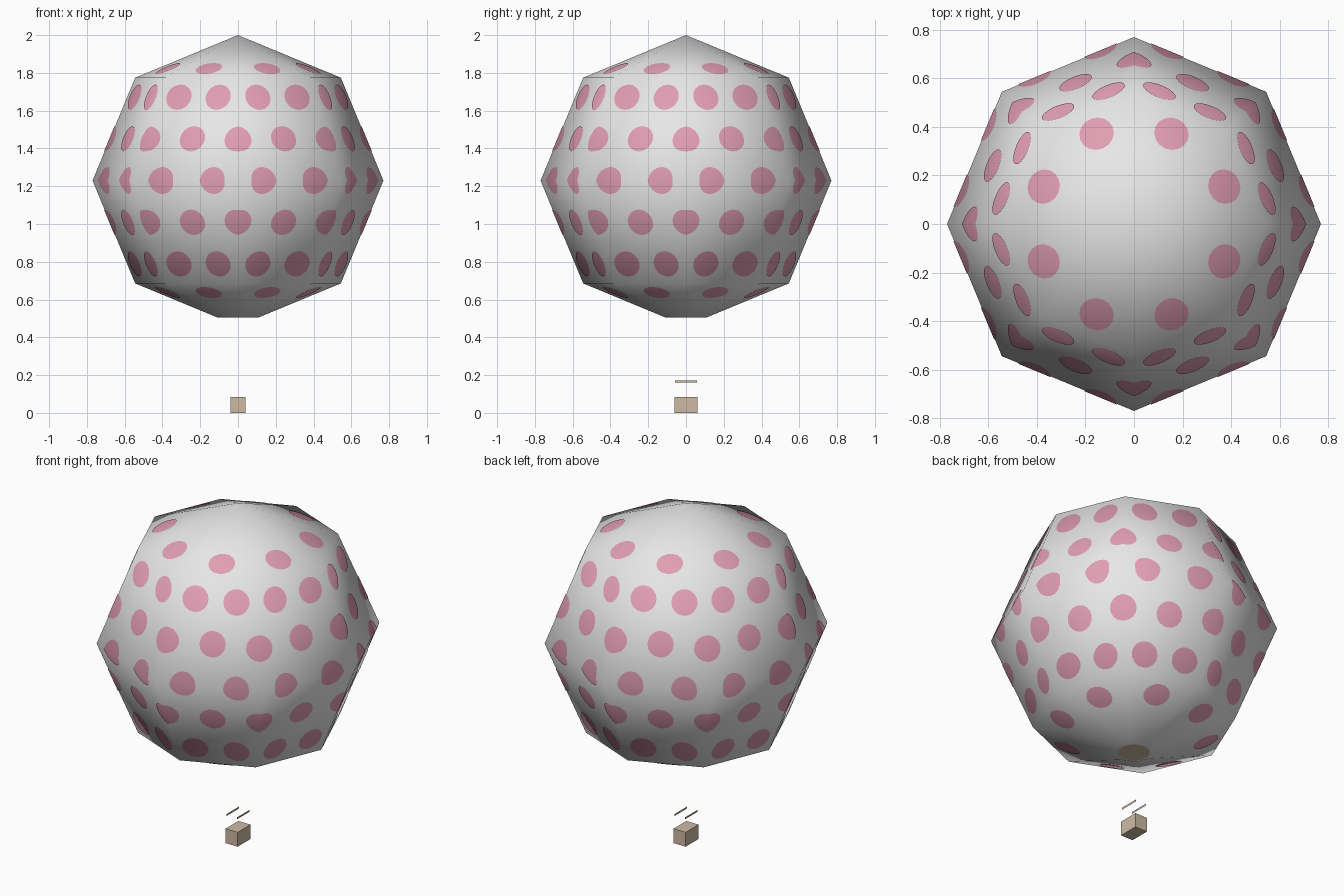
import bpy, bmesh
from math import sin, cos, pi, radians
from mathutils import Vector
from mathutils.bvhtree import BVHTree

cube = bpy.data.objects.get("Cube")
if cube:
    bpy.data.objects.remove(cube)

RADIUS, CENTRE, SIDES = 0.77, 1.23, 8
STEP = 2 * pi / SIDES
MID = Vector((0, 0, CENTRE))


def material(name, rgb):
    mat = bpy.data.materials.new(name)
    mat.use_nodes = True
    mat.diffuse_color = (*rgb, 1)
    bsdf = mat.node_tree.nodes["Principled BSDF"]
    bsdf.inputs["Base Color"].default_value = (*rgb, 1)
    bsdf.inputs["Roughness"].default_value = 0.8
    return mat


def finish(bm, name, mat, smooth=False):
    mesh = bpy.data.meshes.new(name)
    bm.to_mesh(mesh)
    bm.free()
    mesh.materials.append(mat)
    mesh.polygons.foreach_set("use_smooth", [smooth] * len(mesh.polygons))
    obj = bpy.data.objects.new(name, mesh)
    bpy.context.collection.objects.link(obj)
    return obj


white = material("envelope white", (0.8, 0.8, 0.8))
pink = material("dot pink", (0.75, 0.34, 0.45))
brown = material("basket brown", (0.62, 0.49, 0.37))

# Envelope: eight-sided ball with the bottom tip cut flat
bm = bmesh.new()
bmesh.ops.create_uvsphere(bm, u_segments=SIDES, v_segments=4, radius=RADIUS)
bmesh.ops.translate(bm, verts=bm.verts, vec=MID)
cut = bmesh.ops.bisect_plane(bm, geom=bm.verts[:] + bm.edges[:] + bm.faces[:],
                             plane_co=(0, 0, 0.505), plane_no=(0, 0, -1),
                             clear_outer=True)
rim = [e for e in cut["geom_cut"] if isinstance(e, bmesh.types.BMEdge)]
bmesh.ops.edgeloop_fill(bm, edges=rim)
bmesh.ops.recalc_face_normals(bm, faces=bm.faces)
surface = BVHTree.FromBMesh(bm)
finish(bm, "envelope", white, smooth=True)

# Dots: thin discs laid on the facets, folding over the ridges they cross
RING = RADIUS * cos(pi / 4)


def ring_radius(h):
    h = abs(h)
    if h < RING:
        return RADIUS + (RING - RADIUS) * h / RING
    return RING * (RADIUS - h) / (RADIUS - RING)


def add_dot(bm, centre, normal, radius=0.072, sides=16):
    side = Vector((0, 0, 1)).cross(normal).normalized()
    up = normal.cross(side)

    def drop(offset):
        hit = surface.ray_cast(centre + offset + normal * 0.3, -normal)[0]
        return bm.verts.new(hit + normal * 0.003)

    hub = drop(Vector())
    rim = []
    for i in range(sides):
        a = 2 * pi * i / sides
        rim.append(drop((side * cos(a) + up * sin(a)) * radius))
    for i in range(sides):
        bm.faces.new((hub, rim[i], rim[(i + 1) % sides]))


# height from the middle, facet tilt in degrees, places along each facet
rows = [(0, 0, (0.25, 0.75))]
for s in (1, -1):
    rows += [(s * 0.44, s * 22.5, (0.25, 0.75)),
             (s * 0.22, s * 22.5, (0, 0.5)),
             (s * 0.59, s * 67.5, (0.5,))]

bm = bmesh.new()
for height, tilt, places in rows:
    r, t = ring_radius(height), radians(tilt)
    for k in range(SIDES):
        a, b = k * STEP, (k + 1) * STEP
        start = Vector((r * cos(a), r * sin(a), CENTRE + height))
        end = Vector((r * cos(b), r * sin(b), CENTRE + height))
        for f in places:
            facing = a if f == 0 else (a + b) / 2
            normal = Vector((cos(facing) * cos(t), sin(facing) * cos(t), sin(t)))
            add_dot(bm, start.lerp(end, f), normal)
dots = finish(bm, "envelope_dots", pink, smooth=True)
dots.data.normals_split_custom_set_from_vertices(
    [(v.co - MID).normalized() for v in dots.data.vertices])

# Brown disc under the mouth of the envelope
bm = bmesh.new()
bmesh.ops.create_circle(bm, cap_ends=True, segments=24, radius=0.085)
bmesh.ops.translate(bm, verts=bm.verts, vec=(0, 0, 0.502))
bmesh.ops.reverse_faces(bm, faces=bm.faces)
finish(bm, "mouth_disc", brown)

# Basket
bm = bmesh.new()
bmesh.ops.create_cube(bm, size=1)
bmesh.ops.scale(bm, verts=bm.verts, vec=(0.08, 0.12, 0.085))
bmesh.ops.translate(bm, verts=bm.verts, vec=(0, 0, 0.0425))
finish(bm, "basket", brown)

# Two upright paper-thin rails above the basket
for name, x in (("left_rail", 0.035), ("right_rail", -0.035)):
    bm = bmesh.new()
    bm.faces.new([bm.verts.new((x, y, z)) for y, z in
                  ((-0.057, 0.16), (0.057, 0.16), (0.057, 0.172), (-0.057, 0.172))])
    finish(bm, name, brown)
